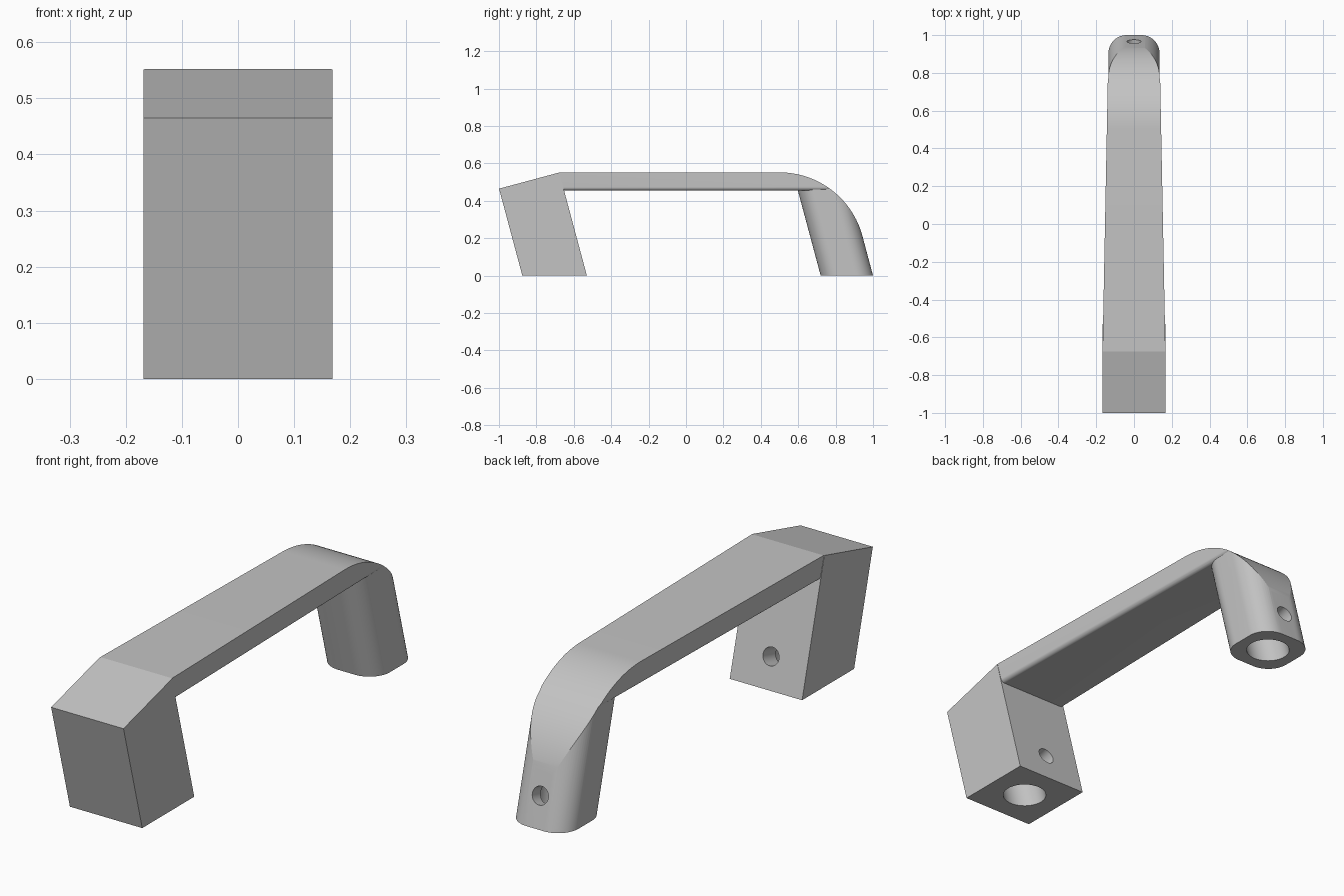
import bpy, bmesh
from math import sin, cos, radians, tan, sqrt
from mathutils import Matrix, Vector

if "Cube" in bpy.data.objects:
    bpy.data.objects.remove(bpy.data.objects["Cube"])

LEAN = tan(radians(15))      # both legs lean towards the front
TOP, UNDER = 0.552, 0.455    # top and underside of the grip


def make(name, bm):
    bmesh.ops.recalc_face_normals(bm, faces=bm.faces)
    mesh = bpy.data.meshes.new(name)
    bm.to_mesh(mesh)
    bm.free()
    obj = bpy.data.objects.new(name, mesh)
    bpy.context.collection.objects.link(obj)
    return obj


def extrude(name, points, offset):
    """Solid from a closed 3D outline moved along an offset."""
    bm = bmesh.new()
    face = bm.faces.new([bm.verts.new(p) for p in points])
    new = bmesh.ops.extrude_face_region(bm, geom=[face])["geom"]
    bmesh.ops.translate(bm, vec=offset, verts=[v for v in new if isinstance(v, bmesh.types.BMVert)])
    return make(name, bm)


def cylinder(name, radius, depth, matrix):
    bm = bmesh.new()
    bmesh.ops.create_cone(bm, cap_ends=True, segments=64, radius1=radius, radius2=radius,
                          depth=depth, matrix=matrix)
    return make(name, bm)


def combine(target, other, operation):
    mod = target.modifiers.new(operation, "BOOLEAN")
    mod.operation, mod.object, mod.solver = operation, other, "EXACT"
    bpy.context.view_layer.objects.active = target
    bpy.ops.object.modifier_apply(modifier=mod.name)
    bpy.data.objects.remove(other)


# Front leg: slanted block
h = 0.62
front = [(-0.168, y, z) for y, z in
         ((-0.875, 0), (-0.53, 0), (-0.53 - LEAN * h, h), (-0.875 - LEAN * h, h))]
handle = extrude("handle", front, (0.336, 0, 0))

# Grip: tapered bar with softened lower edges
bm = bmesh.new()
bmesh.ops.create_cube(bm, size=1)
for v in bm.verts:
    back = v.co.y > 0
    v.co = Vector(((0.136 if back else 0.167) * (1 if v.co.x > 0 else -1),
                   0.9 if back else -0.7, 0.6 if v.co.z > 0 else UNDER))
edges = [e for e in bm.edges if all(v.co.z < 0.5 for v in e.verts)
         and abs(e.verts[0].co.y - e.verts[1].co.y) > 1]
bmesh.ops.bevel(bm, geom=edges, offset=0.018, segments=12, profile=0.5, affect="EDGES")
combine(handle, make("grip", bm), "UNION")

# Rear leg: leaning column with a rounded rectangular section
r, section = 0.095, []
for sx, sy, start in ((1, 1, 0), (-1, 1, 90), (-1, -1, 180), (1, -1, 270)):
    for i in range(17):
        a = radians(start + 90 * i / 16)
        section.append((sx * (0.135 - r) + r * cos(a), 0.86 + sy * (0.14 - r) + r * sin(a), 0))
combine(handle, extrude("rear_leg", section, (0, -LEAN * 0.535, 0.535)), "UNION")

# Outer silhouette: sloped nose, flat top, rounded shoulder
R = 0.459
outline = [(-1.2, -0.1), (-1.2, 0.411), (-0.675, TOP)]
for i in range(33):
    a = radians(90 - 75 * i / 32)
    outline.append((0.5 + R * cos(a), TOP - R + R * sin(a)))
outline.append((1.1, -0.1))
combine(handle, extrude("silhouette", [(-0.4, y, z) for y, z in outline], (0.8, 0, 0)), "INTERSECT")

# Mounting bore up each leg, with a cross hole from the rear face
shear = Matrix.Identity(4)
shear[1][2] = -LEAN
z = 0.126
for middle, rear_face in ((-0.7025, -0.53), (0.86, 1.0)):
    bore = Matrix.Translation((0, middle, 0)) @ shear @ Matrix.Translation((0, 0, 0.1))
    combine(handle, cylinder("bore", 0.088, 0.4, bore), "DIFFERENCE")
    length = (rear_face - middle) * 2
    pin = (Matrix.Translation((0, rear_face - LEAN * z, z))
           @ Matrix.Rotation(radians(15 - 90), 4, "X"))
    combine(handle, cylinder("cross_hole", 0.037, length, pin), "DIFFERENCE")

# Single grey finish
grey = bpy.data.materials.new("grey")
colour = (0.55, 0.55, 0.55, 1)
grey.diffuse_color = colour
grey.use_nodes = True
grey.node_tree.nodes["Principled BSDF"].inputs["Base Color"].default_value = colour
handle.data.materials.clear()
handle.data.materials.append(grey)

bpy.ops.object.select_all(action="DESELECT")
handle.select_set(True)
bpy.context.view_layer.objects.active = handle
bpy.ops.object.shade_smooth_by_angle(angle=radians(10))
